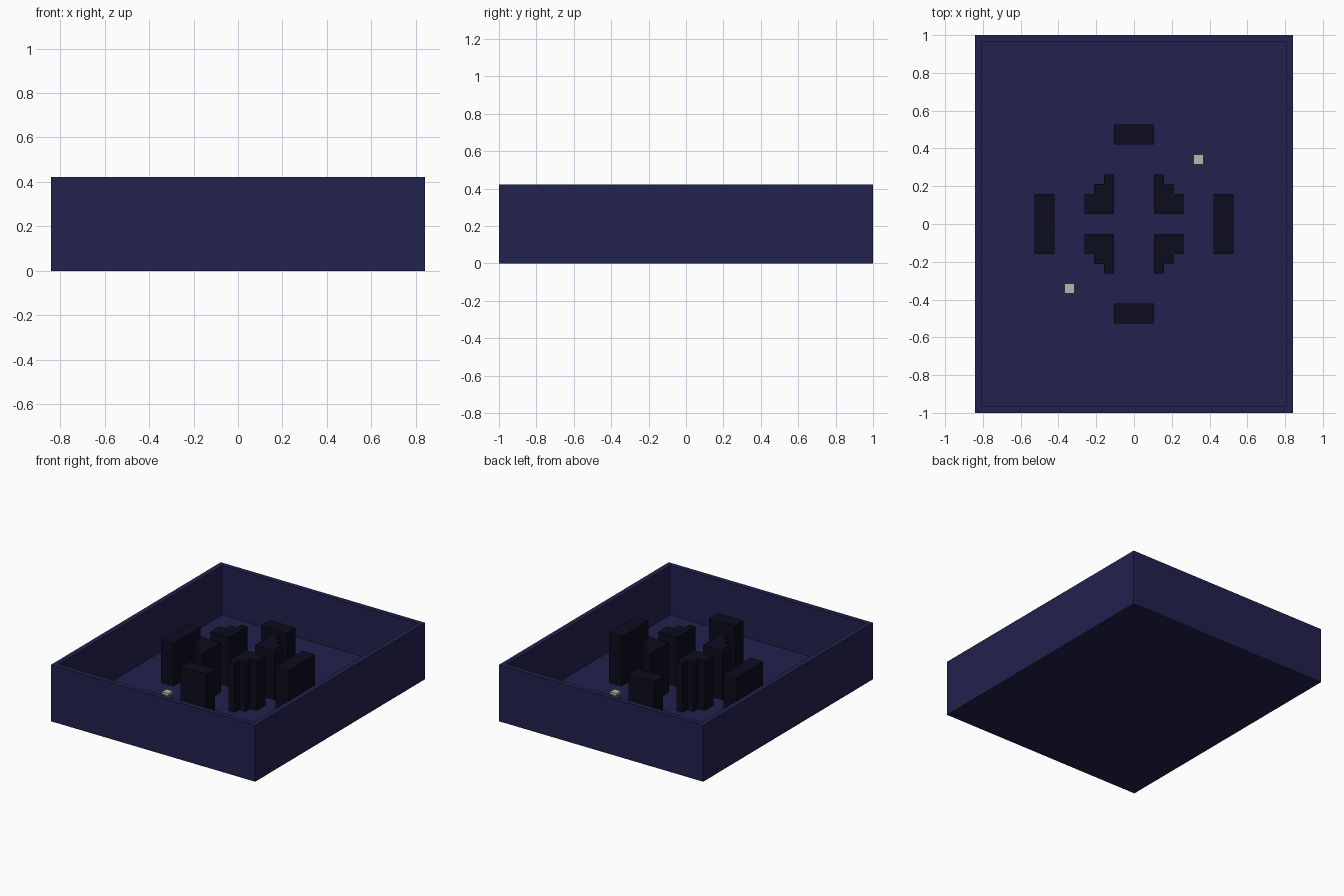
import bpy, bmesh

if "Cube" in bpy.data.objects:
    bpy.data.objects.remove(bpy.data.objects["Cube"], do_unlink=True)

U = 2 / 38          # one block of the layout grid
FLOOR = U           # top of the tray floor


def make_material(name, rgb):
    mat = bpy.data.materials.new(name)
    mat.use_nodes = True
    color = (*rgb, 1)
    mat.diffuse_color = color
    bsdf = next(n for n in mat.node_tree.nodes if n.type == 'BSDF_PRINCIPLED')
    bsdf.inputs["Base Color"].default_value = color
    return mat


navy = make_material("navy", (0.0160, 0.0153, 0.0765))
black_blue = make_material("black_blue", (0.0036, 0.0037, 0.0130))
light_grey = make_material("light_grey", (0.48, 0.46, 0.42))


def finish(name, bm, mat):
    bmesh.ops.recalc_face_normals(bm, faces=bm.faces)
    mesh = bpy.data.meshes.new(name)
    bm.to_mesh(mesh)
    bm.free()
    mesh.materials.append(mat)
    obj = bpy.data.objects.new(name, mesh)
    bpy.context.collection.objects.link(obj)
    return obj


def prism(name, outline, z0, z1, mat):
    """Extrude an outline given in blocks between two heights given in blocks."""
    bm = bmesh.new()
    face = bm.faces.new([bm.verts.new((x * U, y * U, z0 * U)) for x, y in outline])
    top = bmesh.ops.extrude_face_region(bm, geom=[face])["geom"]
    bmesh.ops.translate(bm, vec=(0, 0, (z1 - z0) * U),
                        verts=[v for v in top if isinstance(v, bmesh.types.BMVert)])
    return finish(name, bm, mat)


def box(name, x0, x1, y0, y1, z0, z1, mat):
    return prism(name, [(x0, y0), (x1, y0), (x1, y1), (x0, y1)], z0, z1, mat)


# Open tray: a block whose top is inset and pushed down to the floor
bm = bmesh.new()
bmesh.ops.create_cube(bm, size=1)
for v in bm.verts:
    v.co = (v.co.x * 32 * U, v.co.y * 38 * U, (v.co.z + 0.5) * 8 * U)
top = max(bm.faces, key=lambda f: f.calc_center_median().z)
bmesh.ops.inset_region(bm, faces=[top], thickness=U)
inner = bmesh.ops.extrude_face_region(bm, geom=[top])["geom"]
bmesh.ops.translate(bm, vec=(0, 0, FLOOR - 8 * U),
                    verts=[v for v in inner if isinstance(v, bmesh.types.BMVert)])
if top.is_valid:
    bm.faces.remove(top)
finish("tray", bm, navy)

# Four outer slabs, front and left taller than their opposites
box("front_slab", -2, 2, -10, -8, 1, 8, black_blue)
box("back_slab", -2, 2, 8, 10, 1, 7, black_blue)
box("left_slab", 8, 10, -3, 3, 1, 8, black_blue)
box("right_slab", -10, -8, -3, 3, 1, 7, black_blue)

# Four stepped inner pillars, mirrored around the centre
step = [(2, 1), (5, 1), (5, 3), (4, 3), (4, 4), (3, 4), (3, 5), (2, 5)]
for sx, side in ((1, "left"), (-1, "right")):
    for sy, end in ((1, "back"), (-1, "front")):
        prism(f"{end}_{side}_pillar", [(x * sx, y * sy) for x, y in step],
              1, 8, black_blue)

# Two small pedestals: foot, stem and top plate
for s, end in ((1, "back"), (-1, "front")):
    c = 6.5 * s
    for part, r, z0, z1 in (("foot", 0.35, 1, 1.2), ("stem", 0.2, 1.2, 1.65),
                            ("plate", 0.5, 1.65, 2)):
        box(f"{end}_pedestal_{part}", c - r, c + r, c - r, c + r, z0, z1, light_grey)
